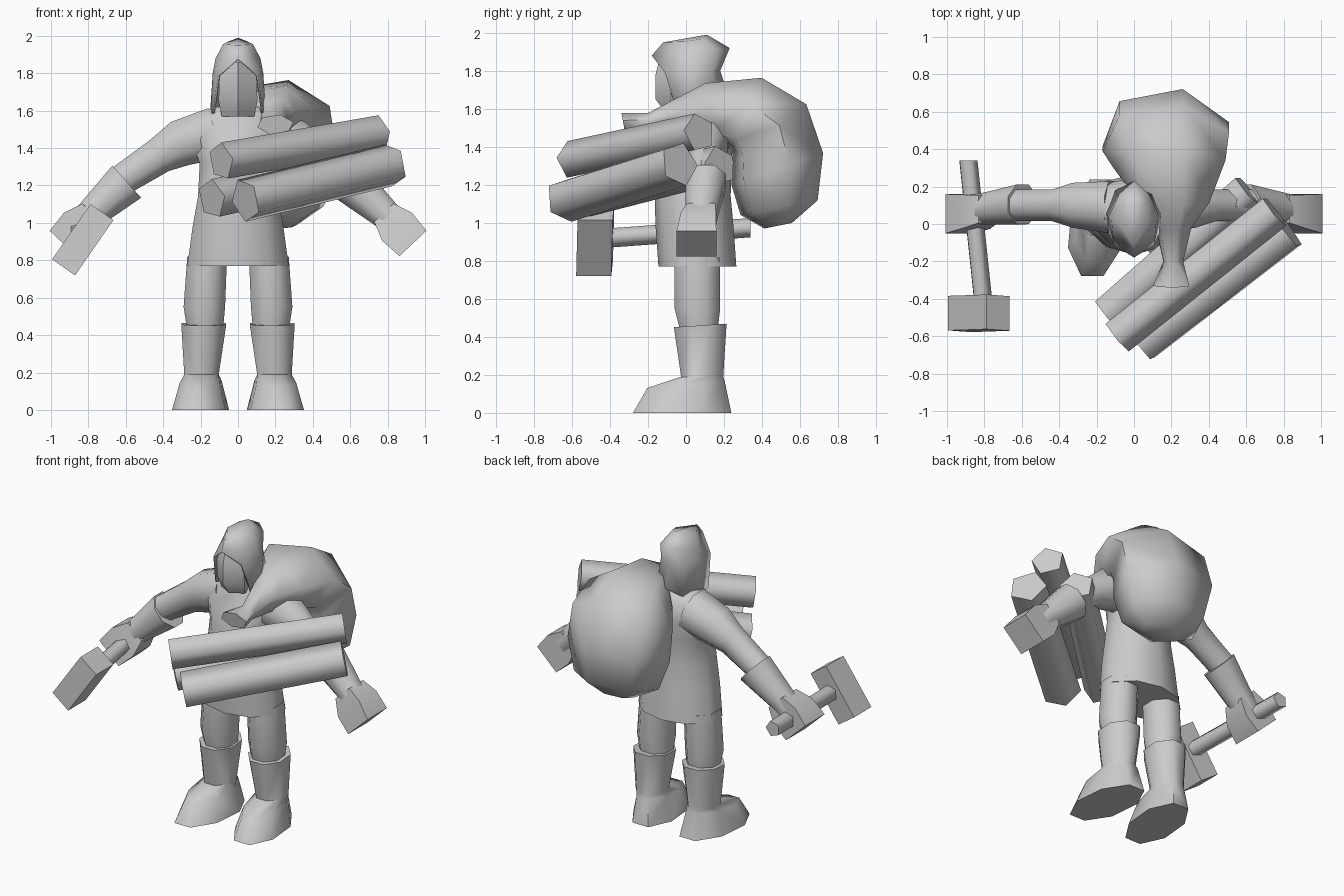
import bpy, bmesh, math
from mathutils import Vector as V

if "Cube" in bpy.data.objects:
    bpy.data.objects.remove(bpy.data.objects["Cube"])

grey = bpy.data.materials.new("plain grey")
grey.use_nodes = True
grey.diffuse_color = (0.6, 0.6, 0.6, 1)
grey.node_tree.nodes["Principled BSDF"].inputs["Base Color"].default_value = (0.6, 0.6, 0.6, 1)


def finish(name, bm, angle=45):
    bmesh.ops.recalc_face_normals(bm, faces=bm.faces)
    mesh = bpy.data.meshes.new(name)
    bm.to_mesh(mesh)
    bm.free()
    mesh.materials.append(grey)
    ob = bpy.data.objects.new(name, mesh)
    bpy.context.collection.objects.link(ob)
    bpy.ops.object.select_all(action='DESELECT')
    ob.select_set(True)
    bpy.context.view_layer.objects.active = ob
    bpy.ops.object.shade_smooth_by_angle(angle=math.radians(angle))
    return ob


def loft(name, rings, sides=8, phase=0.5, angle=45, side=1):
    """Skin rings of (centre, u half axis, v half axis); side=-1 mirrors in x."""
    bm = bmesh.new()
    rows = []
    for c, u, v in rings:
        row = []
        for i in range(sides):
            a = math.tau * (i + phase) / sides
            p = V(c) + V(u) * math.cos(a) + V(v) * math.sin(a)
            row.append(bm.verts.new((p.x * side, p.y, p.z)))
        rows.append(row)
    for a, b in zip(rows, rows[1:]):
        for i in range(sides):
            j = (i + 1) % sides
            bm.faces.new((a[i], a[j], b[j], b[i]))
    bm.faces.new(rows[0])
    bm.faces.new(rows[-1])
    return finish(name, bm, angle)


def stack(spec):
    """Level rings from (z, x centre, y centre, half x, half y)."""
    return [((x, y, z), (hx, 0, 0), (0, hy, 0)) for z, x, y, hx, hy in spec]


def limb(spec):
    """Rings across a path in the xz plane from (x, y, z, half depth, half height)."""
    pts = [V(s[:3]) for s in spec]
    rings = []
    for i, s in enumerate(spec):
        d = pts[min(i + 1, len(pts) - 1)] - pts[max(i - 1, 0)]
        n = V((-d.z, 0, d.x)).normalized()
        rings.append((pts[i], (0, s[3], 0), n * s[4]))
    return rings


def bar(name, a, b, u, v, sides, phase, angle):
    loft(name, [(a, u, v), (b, u, v)], sides, phase, angle)


# Tunic body
loft("tunic", stack([
    (0.77, 0, 0.06, 0.285, 0.205), (0.98, 0, 0.045, 0.255, 0.205),
    (1.14, 0, 0.035, 0.225, 0.2), (1.32, 0, 0.05, 0.215, 0.19),
    (1.45, 0, 0.07, 0.27, 0.18), (1.55, 0, 0.09, 0.26, 0.14),
    (1.62, 0, 0.07, 0.14, 0.12)]), 10, 0.5, 60)

# Arms, gauntlets, hands, legs and boots, one per side
for side, word in ((1, "left"), (-1, "right")):
    loft(word + "_arm", limb([
        (0.12, 0.09, 1.48, 0.15, 0.15), (0.31, 0.1, 1.425, 0.13, 0.135),
        (0.42, 0.1, 1.36, 0.09, 0.105), (0.62, 0.1, 1.23, 0.09, 0.09)]),
        8, 0.5, 60, side)
    loft(word + "_gauntlet", limb([
        (0.595, 0.105, 1.22, 0.115, 0.125), (0.8, 0.08, 1.035, 0.09, 0.085),
        (0.85, 0.07, 0.98, 0.09, 0.09)]), 8, 0.5, 50, side)
    loft(word + "_hand", limb([
        (0.78, 0.08, 1.055, 0.105, 0.1), (0.85, 0.065, 0.98, 0.13, 0.155),
        (0.935, 0.055, 0.89, 0.148, 0.14)]), 4, 0.5, 40, side)
    loft(word + "_leg", stack([
        (0.4, 0.175, 0.07, 0.1, 0.1), (0.55, 0.18, 0.06, 0.12, 0.13),
        (0.82, 0.165, 0.06, 0.115, 0.13)]), 8, 0.5, 50, side)
    loft(word + "_boot", [
        ((0.2, -0.02, 0), (0.155, 0, 0), (-0.025, 0.28, 0)),
        ((0.2, 0.0, 0.15), (0.115, 0, 0), (-0.015, 0.22, 0.02)),
        ((0.195, 0.085, 0.19), (0.1, 0, 0), (0, 0.12, 0)),
        ((0.183, 0.075, 0.46), (0.13, 0, 0), (0, 0.15, 0.01))], 8, 0.5, 60, side)

# Face with a centre ridge
loft("face", stack([
    (1.57, 0, 0, 0.1, 0.1), (1.65, 0, 0, 0.12, 0.16),
    (1.78, 0, 0, 0.115, 0.16), (1.86, 0, 0, 0.07, 0.14)]), 6, 0.5, 35)

# Hood shell, open at the front: half rows from the opening to the back
rows = [
    [(0.135, -0.05, 1.59), (0.15, 0.06, 1.58), (0.1, 0.18, 1.6), (0, 0.23, 1.65)],
    [(0.108, -0.11, 1.79), (0.135, 0.04, 1.8), (0.09, 0.14, 1.8), (0, 0.18, 1.8)],
    [(0, -0.18, 1.88), (0.12, 0.02, 1.88), (0.08, 0.16, 1.91), (0, 0.23, 1.92)],
    [(0, -0.12, 1.95), (0.08, 0, 1.955), (0.05, 0.09, 1.97), (0, 0.11, 1.99)]]
bm = bmesh.new()
for s in (1, -1):
    grid = [[bm.verts.new((x * s, y, z)) for x, y, z in row] for row in rows]
    for a, b in zip(grid, grid[1:]):
        for i in range(3):
            bm.faces.new((a[i], a[i + 1], b[i + 1], b[i]))
    bm.faces.new(grid[-1])
bmesh.ops.remove_doubles(bm, verts=bm.verts, dist=0.001)
hood = finish("hood", bm, 65)
shell = hood.modifiers.new("thickness", 'SOLIDIFY')
shell.thickness = 0.012

# Sack slung over the left shoulder: inner (y, z), outer (y, z), x centre, half width
sack = [
    (-0.32, 1.47, -0.34, 1.58, 0.2, 0.1), (-0.2, 1.48, -0.2, 1.58, 0.21, 0.055),
    (0, 1.46, -0.03, 1.67, 0.21, 0.1), (0.14, 1.43, 0.1, 1.74, 0.21, 0.2),
    (0.24, 1.38, 0.4, 1.77, 0.19, 0.31), (0.24, 1.31, 0.64, 1.63, 0.17, 0.35),
    (0.23, 1.2, 0.73, 1.37, 0.17, 0.35), (0.28, 1.04, 0.7, 1.12, 0.18, 0.29),
    (0.41, 0.97, 0.56, 1.0, 0.19, 0.13)]
loft("sack", [((x, (a + c) / 2, (b + d) / 2), (hw, 0, 0), (0, (c - a) / 2, (d - b) / 2))
              for a, b, c, d, x, hw in sack], 6, 0.25, 75)

# Bundle of five-sided logs under the left arm
for name, a, b, r, phase in (
        ("upper_log", (-0.09, -0.6, 1.33), (0.75, 0.07, 1.475), 0.103, 0.1),
        ("front_log", (0.04, -0.64, 1.12), (0.825, -0.035, 1.31), 0.12, 0.55),
        ("back_log", (-0.14, -0.48, 1.13), (0.61, 0.18, 1.3), 0.108, 0.1)):
    d = (V(b) - V(a)).normalized()
    u = d.cross(V((0, 0, 1))).normalized()
    bar(name, a, b, u * r, u.cross(d) * r, 5, phase, 80)

# Hammer in the right hand
bar("hammer_handle", (-0.89, 0.34, 0.975), (-0.81, -0.42, 0.92),
    (0.044, 0, 0.03), (-0.03, 0, 0.044), 5, 0.5, 80)
length = V((0.57, 0.02, 0.82)) * 0.18
width = V((0.82, -0.06, -0.57)) * 0.075
bar("hammer_head", (-0.83, -0.385, 0.91), (-0.83, -0.57, 0.91),
    length + width, length - width, 4, 0, 20)
